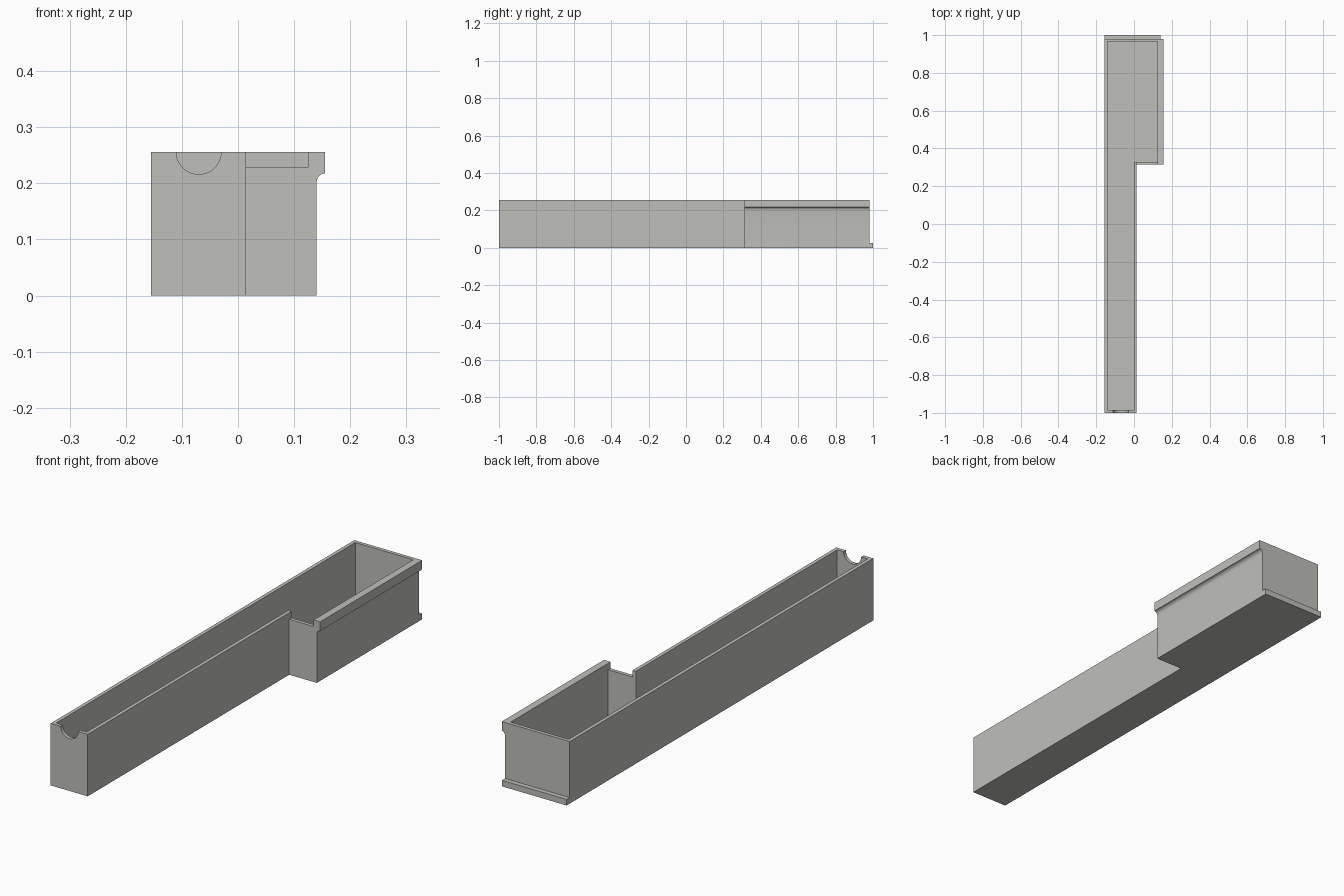
import bpy, bmesh, math
from mathutils import Vector

if "Cube" in bpy.data.objects:
    bpy.data.objects.remove(bpy.data.objects["Cube"])

H, W = 0.256, 0.015            # tray height, wall thickness

grey = bpy.data.materials.new("warm_grey")
grey.diffuse_color = (0.52, 0.52, 0.49, 1)
grey.use_nodes = True
grey.node_tree.nodes["Principled BSDF"].inputs["Base Color"].default_value = grey.diffuse_color


def prism(name, points, offset):
    """Solid made by sweeping a planar outline along an offset."""
    bm = bmesh.new()
    face = bm.faces.new([bm.verts.new(p) for p in points])
    new = bmesh.ops.extrude_face_region(bm, geom=[face])["geom"]
    bmesh.ops.translate(bm, vec=Vector(offset),
                        verts=[v for v in new if isinstance(v, bmesh.types.BMVert)])
    bmesh.ops.recalc_face_normals(bm, faces=bm.faces)
    mesh = bpy.data.meshes.new(name)
    bm.to_mesh(mesh)
    bm.free()
    mesh.materials.append(grey)
    obj = bpy.data.objects.new(name, mesh)
    bpy.context.collection.objects.link(obj)
    return obj


def box(name, x0, x1, y0, y1, z0, z1):
    return prism(name, [(x0, y0, z0), (x1, y0, z0), (x1, y1, z0), (x0, y1, z0)],
                 (0, 0, z1 - z0))


def plan(d, z):
    """L-shaped outline of the tray, inset by d."""
    return [(x, y, z) for x, y in [
        (-0.155 + d, -1 + d), (0.014 - d, -1 + d), (0.014 - d, 0.314 + d),
        (0.14 - d, 0.314 + d), (0.14 - d, 0.98 - d), (-0.155 + d, 0.98 - d)]]


def boolean(target, tool, operation):
    mod = target.modifiers.new(tool.name, "BOOLEAN")
    mod.operation, mod.object, mod.solver = operation, tool, "EXACT"
    bpy.context.view_layer.objects.active = target
    bpy.ops.object.modifier_apply(modifier=mod.name)
    bpy.data.objects.remove(tool)


# L-shaped tray body, hollowed from the top
tray = prism("tray", plan(0, 0), (0, 0, H))
boolean(tray, prism("pocket", plan(W, W), (0, 0, H)), "DIFFERENCE")

# Side rim with a concave underside
r = 0.016
rim = [(0.13, H), (0.155, H), (0.155, 0.218)]
rim += [(0.156 - r * math.sin(a), 0.202 + r * math.cos(a))
        for a in [math.radians(15 * i) for i in range(1, 7)]]
rim += [(0.13, 0.202)]
boolean(tray, prism("side_rim", [(x, 0.314, z) for x, z in rim], (0, 0.666, 0)), "UNION")

# Ledge along the foot of the back wall
boolean(tray, box("back_ledge", -0.155, 0.14, 0.97, 1.0, 0, 0.025), "UNION")

# Shallow notch in the step wall
boolean(tray, box("step_notch", 0.014, 0.125, 0.30, 0.34, 0.229, 0.3), "DIFFERENCE")

# Half-round notch in the front wall
arc = [(-0.07 + 0.04 * math.cos(t), -1.02, H + 0.04 * math.sin(t))
       for t in [2 * math.pi * i / 48 for i in range(48)]]
boolean(tray, prism("finger_notch", arc, (0, 0.05, 0)), "DIFFERENCE")

# Smooth the curved parts only
bpy.ops.object.select_all(action="DESELECT")
tray.select_set(True)
bpy.context.view_layer.objects.active = tray
bpy.ops.object.shade_smooth_by_angle(angle=math.radians(30))
